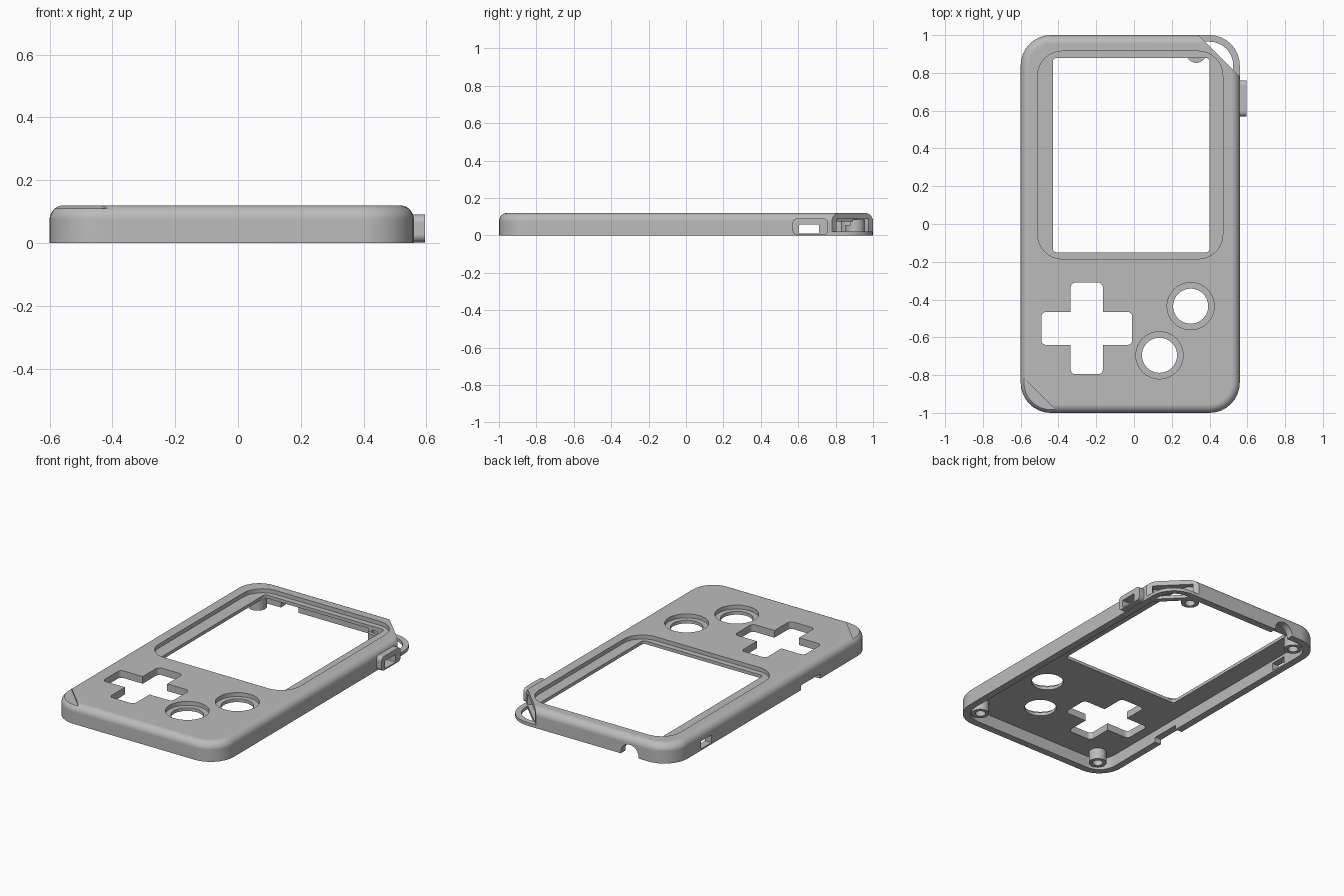
import bpy, bmesh, math
from mathutils import Matrix

cube = bpy.data.objects.get("Cube")
if cube:
    bpy.data.objects.remove(cube, do_unlink=True)


def rounded(x0, x1, y0, y1, r, n=8):
    """Outline of a rounded rectangle, counter-clockwise."""
    pts = []
    corners = [(x1 - r, y1 - r), (x0 + r, y1 - r), (x0 + r, y0 + r), (x1 - r, y0 + r)]
    for q, (cx, cy) in enumerate(corners):
        for i in range(n + 1):
            a = math.pi / 2 * (q + i / n)
            pts.append((cx + r * math.cos(a), cy + r * math.sin(a)))
    return pts


def circle(cx, cy, r, n=40):
    return [(cx + r * math.cos(2 * math.pi * i / n), cy + r * math.sin(2 * math.pi * i / n))
            for i in range(n)]


def loft(name, rings, matrix=None):
    """Closed solid through (outline, height) rings."""
    bm = bmesh.new()
    loops = [[bm.verts.new((x, y, z)) for x, y in pts] for pts, z in rings]
    for low, high in zip(loops, loops[1:]):
        for i in range(len(low)):
            j = (i + 1) % len(low)
            bm.faces.new((low[i], low[j], high[j], high[i]))
    bm.faces.new(loops[0][::-1])
    bm.faces.new(loops[-1])
    if matrix:
        bm.transform(matrix)
    bmesh.ops.recalc_face_normals(bm, faces=bm.faces)
    mesh = bpy.data.meshes.new(name)
    bm.to_mesh(mesh)
    bm.free()
    obj = bpy.data.objects.new(name, mesh)
    bpy.context.collection.objects.link(obj)
    return obj


def prism(outline, z0, z1, matrix=None):
    return loft("helper", [(outline, z0), (outline, z1)], matrix)


def combine(target, other, operation="DIFFERENCE"):
    """Apply a boolean and discard the helper solid."""
    mod = target.modifiers.new("combine", "BOOLEAN")
    mod.operation, mod.solver, mod.object = operation, "EXACT", other
    bpy.ops.object.select_all(action="DESELECT")
    bpy.context.view_layer.objects.active = target
    target.select_set(True)
    bpy.ops.object.modifier_apply(modifier=mod.name)
    bpy.data.objects.remove(other, do_unlink=True)


LEFT, RIGHT, FRONT, BACK, TOP = -0.6, 0.56, -1.0, 1.0, 0.12
CEILING, CORNER, FILLET, WALL = 0.075, 0.16, 0.045, 0.045
CUT = 1.34          # the clipped corner lies on x + y = CUT


def body_outline(inset):
    return rounded(LEFT + inset, RIGHT - inset, FRONT + inset, BACK - inset, CORNER - inset)


def corner_prism(limit, z0, z1):
    """Triangle covering everything with x + y above the limit."""
    return prism([(limit - 1.2, 1.2), (1.2, limit - 1.2), (1.2, 1.2)], z0, z1)


# Outer case with a filleted top edge
rings = [(body_outline(0), 0)]
for i in range(9):
    a = math.pi / 2 * i / 8
    rings.append((body_outline(FILLET * (1 - math.cos(a))), TOP - FILLET * (1 - math.sin(a))))
case = loft("case_shell", rings)

# Hollow underside, leaving a wall behind the clipped corner
cavity = prism(body_outline(WALL), -0.1, CEILING)
combine(cavity, corner_prism(CUT - 0.045, -0.2, 0.2))
combine(case, cavity)

# Clipped corner with a flat strap loop at the bottom
combine(case, corner_prism(CUT, 0.02, 0.3))
loop_hole = prism(body_outline(0.035), -0.1, 0.1)
combine(loop_hole, prism([(-2, -2), (CUT + 2, -2), (-2, CUT + 2)], -0.2, 0.2))
combine(case, loop_hole)
diagonal = Matrix.Translation((0.45, CUT - 0.45, 0)) @ Matrix.Rotation(-math.pi / 4, 4, "Z")
combine(case, prism(rounded(-0.12, 0.12, -0.05, 0.05, 0.005), 0.02, 0.09, diagonal))

# Screw posts
for x, y in [(-0.48, 0.88), (-0.46, -0.88), (0.44, -0.88), (0.33, 0.905)]:
    combine(case, prism(circle(x, y, 0.052), 0.004, CEILING + 0.01), "UNION")
    combine(case, prism(circle(x, y, 0.03), -0.05, CEILING - 0.005))

# Raised port surround on the side, profile in y-z
along_x = Matrix(((0, 0, 1, 0), (1, 0, 0, 0), (0, 1, 0, 0), (0, 0, 0, 1)))
combine(case, prism(rounded(0.57, 0.76, 0.002, 0.09, 0.025), 0.53, 0.595, along_x), "UNION")

# Side slots through both walls, and the notch in the left-hand edge
combine(case, prism(rounded(0.605, 0.71, 0.01, 0.058, 0.004), -0.8, 0.8, along_x))
combine(case, prism(rounded(-0.47, -0.28, -0.1, 0.03, 0.005), -0.8, -0.53, along_x))

# Round socket notch in the back wall, profile in x-z
along_y = Matrix(((1, 0, 0, 0), (0, 0, 1, 0), (0, 1, 0, 0), (0, 0, 0, 1)))
combine(case, prism(circle(-0.31, 0.008, 0.062), 0.93, 1.2, along_y))

# Screen recess and window
combine(case, prism(rounded(-0.51, 0.47, -0.185, 0.915, 0.13), TOP - 0.025, 0.3))
combine(case, prism(rounded(-0.43, 0.4, -0.15, 0.88, 0.02), CEILING - 0.02, 0.3))

# Direction pad cross
cross = prism(rounded(-0.49, -0.01, -0.64, -0.465, 0.025), 0.05, 0.3)
combine(cross, prism(rounded(-0.335, -0.165, -0.795, -0.31, 0.025), 0.04, 0.31), "UNION")
combine(case, cross)

# Two round button holes with stepped rims
for x, y in [(0.3, -0.435), (0.135, -0.695)]:
    combine(case, prism(circle(x, y, 0.125), TOP - 0.025, 0.3))
    combine(case, prism(circle(x, y, 0.093), 0.05, 0.3))

# Shallow flat clipped into the front corner
combine(case, prism([(-0.4, -1.0), (-1.0, -0.4), (-1.1, -1.1)], TOP - 0.01, 0.3))

# Material and shading
grey = bpy.data.materials.new("light_grey")
grey.use_nodes = True
colour = (0.5, 0.5, 0.5, 1)
grey.diffuse_color = colour
grey.node_tree.nodes["Principled BSDF"].inputs["Base Color"].default_value = colour
case.data.materials.clear()
case.data.materials.append(grey)
for face in case.data.polygons:
    face.material_index = 0
bpy.ops.object.shade_smooth_by_angle(angle=math.radians(30))
case.modifiers.new("even_shading", "WEIGHTED_NORMAL").keep_sharp = True
